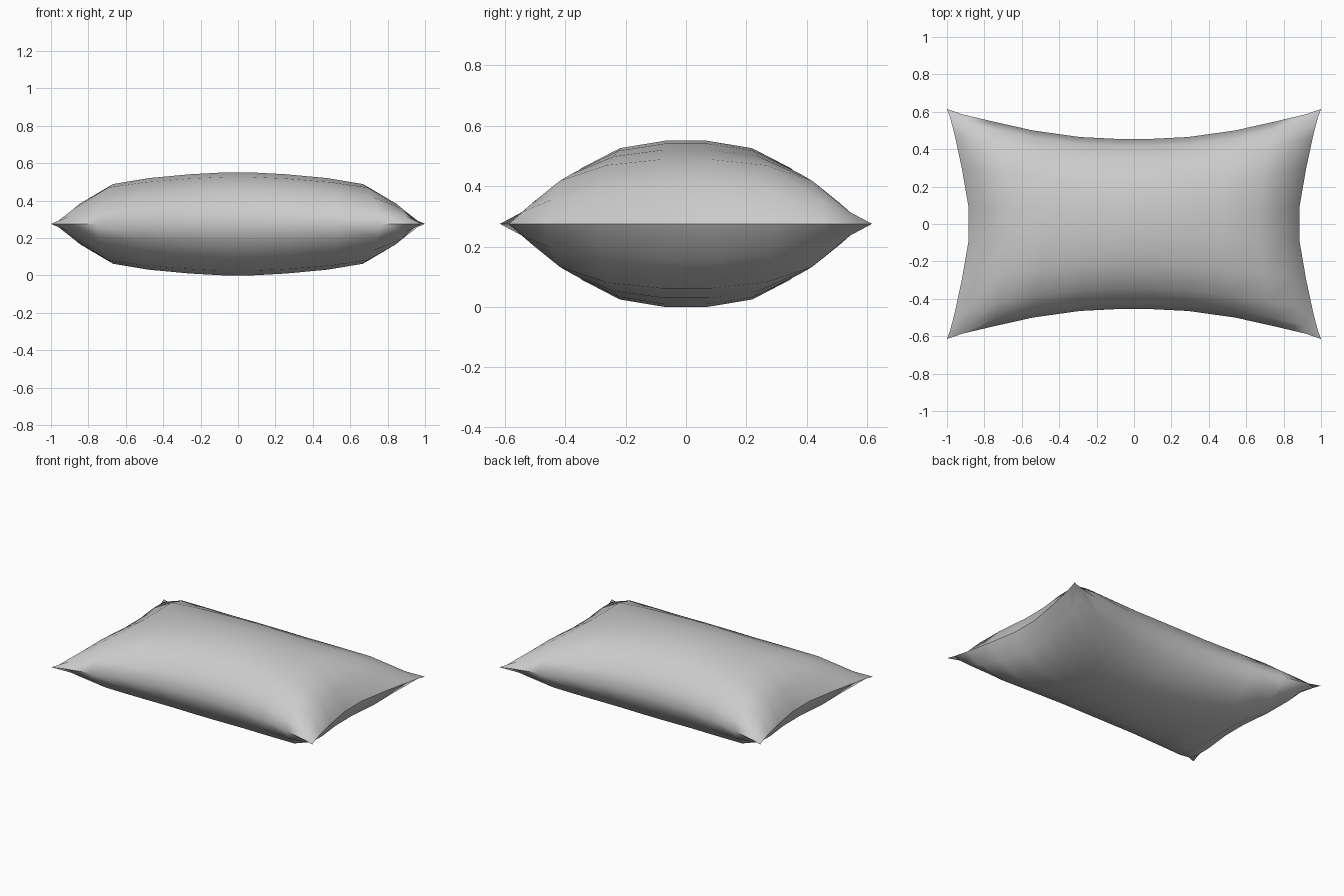
import bpy, bmesh, math

if "Cube" in bpy.data.objects:
    bpy.data.objects.remove(bpy.data.objects["Cube"])

# Half profiles from the middle outwards: position fraction, puff height, seam outline
U = [0.09, 0.29, 0.54, 0.755, 0.92, 1.0]
PUFF_U = [1.0, 0.965, 0.89, 0.775, 0.43, 0.0]
SEAM_Y = [0.455, 0.465, 0.50, 0.548, 0.587, 0.615]
V = [0.15, 0.48, 0.76, 0.92, 1.0]
PUFF_V = [1.0, 0.91, 0.67, 0.34, 0.0]
SEAM_X = [0.885, 0.92, 0.957, 0.982, 1.0]
HALF = 0.275


def signed(n):
    """Index/sign pairs running from the negative edge to the positive edge."""
    return [(i, -1) for i in reversed(range(n))] + [(i, 1) for i in range(n)]


# Upper sheet of the pillow, with its seam at z = 0
bm = bmesh.new()
rows = []
for j, sy in signed(len(V)):
    rows.append([bm.verts.new((sx * U[i] * SEAM_X[j],
                               sy * V[j] * SEAM_Y[i],
                               HALF * PUFF_U[i] * PUFF_V[j]))
                 for i, sx in signed(len(U))])
for a, b in zip(rows, rows[1:]):
    for k in range(len(a) - 1):
        bm.faces.new((a[k], a[k + 1], b[k + 1], b[k]))

# Mirror down to the lower sheet, welded along the seam
bmesh.ops.mirror(bm, geom=bm.verts[:] + bm.edges[:] + bm.faces[:],
                 axis='Z', merge_dist=0.0005)
bmesh.ops.recalc_face_normals(bm, faces=bm.faces)
bmesh.ops.translate(bm, verts=bm.verts, vec=(0, 0, HALF))

mesh = bpy.data.meshes.new("pillow")
bm.to_mesh(mesh)
bm.free()
pillow = bpy.data.objects.new("pillow", mesh)
bpy.context.collection.objects.link(pillow)

# Smooth cloth with a crisp seam
bpy.context.view_layer.objects.active = pillow
pillow.select_set(True)
bpy.ops.object.shade_smooth_by_angle(angle=math.radians(60))
